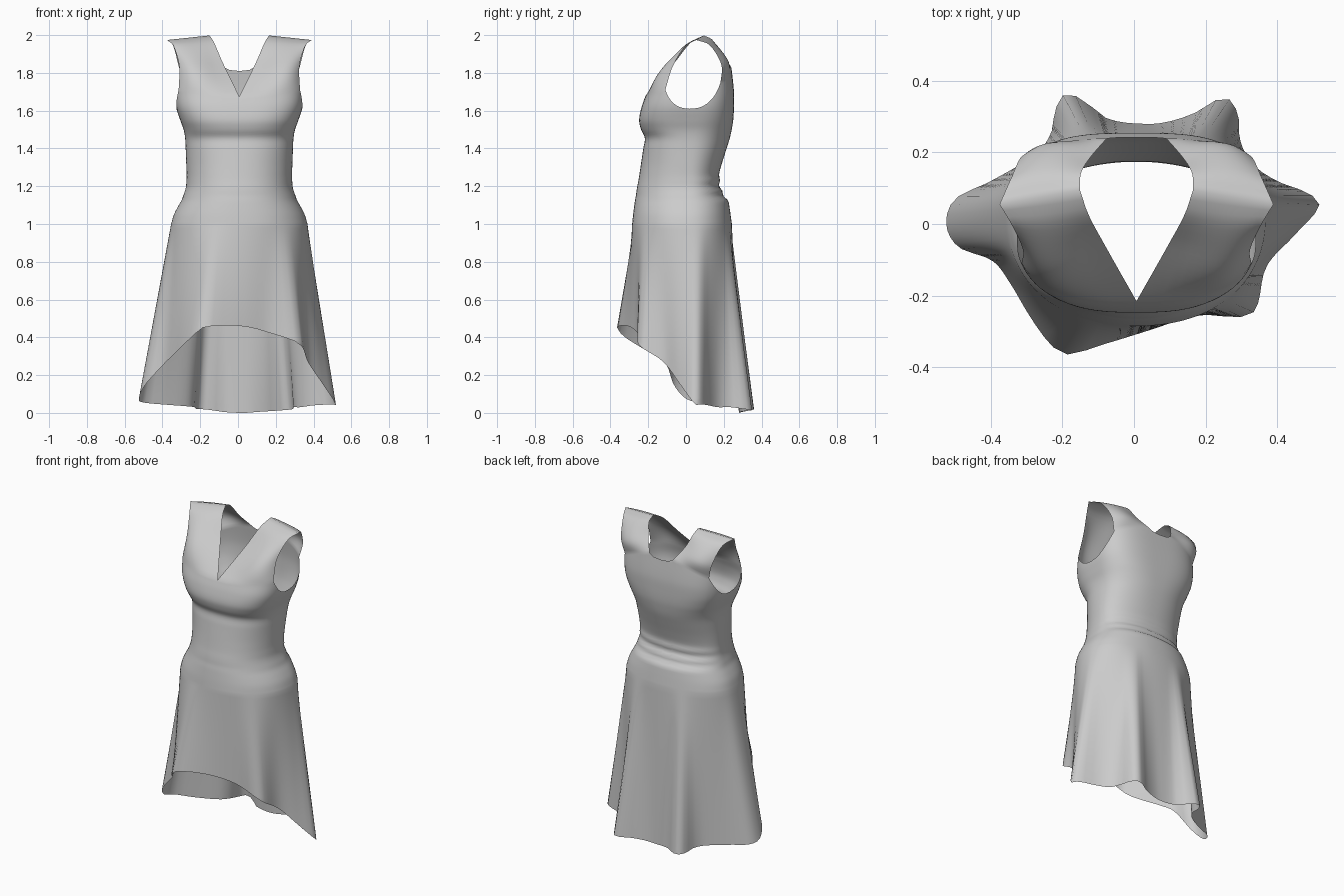
import bpy, bmesh
from math import sin, cos, pi, radians, degrees, atan2
from mathutils import Vector

if "Cube" in bpy.data.objects:
    bpy.data.objects.remove(bpy.data.objects["Cube"])


def interp(table, t):
    """Smooth interpolation through (key, v1, v2, ...) rows."""
    n = len(table)
    i = next((k for k in range(n - 1) if t <= table[k + 1][0]), n - 2)

    def slope(k, c):
        a, b = table[max(k - 1, 0)], table[min(k + 1, n - 1)]
        return (b[c] - a[c]) / (b[0] - a[0])

    p, q = table[i], table[i + 1]
    h = q[0] - p[0]
    u = min(max((t - p[0]) / h, 0), 1)
    return [(2*u**3 - 3*u*u + 1) * p[c] + (u**3 - 2*u*u + u) * h * slope(i, c)
            + (3*u*u - 2*u**3) * q[c] + (u**3 - u*u) * h * slope(i + 1, c)
            for c in range(1, len(p))]


# Body profile: z, half width, front y, back y, squareness
BODY = [
    (1.00, .361, -.285, .243, 2.2), (1.05, .346, -.280, .236, 2.2),
    (1.09, .326, -.275, .230, 2.2),
    (1.125, .306, -.270, .222, 2.2), (1.15, .297, -.265, .196, 2.2),
    (1.175, .288, -.262, .194, 2.2), (1.20, .282, -.258, .174, 2.2),
    (1.23, .280, -.252, .180, 2.2), (1.26, .279, -.247, .175, 2.2),
    (1.32, .281, -.238, .190, 2.2), (1.40, .284, -.226, .215, 2.3),
    (1.455, .287, -.218, .232, 2.4), (1.50, .295, -.238, .242, 2.6),
    (1.55, .313, -.248, .250, 2.8), (1.62, .335, -.235, .254, 3.0),
    (1.70, .342, -.208, .254, 3.1), (1.85, .340, -.180, .238, 3.1)]

# Hem outline with its folds: x, y, z
HEM = [
    (.518, .05, .045), (.49, .085, .045), (.40, .12, .04), (.33, .17, .03),
    (.295, .24, .03), (.29, .31, .02), (.25, .355, .015), (.18, .315, .01),
    (.10, .287, .005), (.03, .28, 0), (-.08, .297, .005), (-.14, .345, .015),
    (-.19, .365, .02), (-.22, .32, .02), (-.23, .26, .03), (-.27, .20, .035),
    (-.40, .12, .045), (-.50, .07, .055), (-.525, 0, .075), (-.49, -.065, .15),
    (-.40, -.10, .25), (-.35, -.16, .30), (-.29, -.26, .36), (-.235, -.335, .41),
    (-.19, -.365, .45), (-.08, -.335, .463), (.05, -.295, .455), (.18, -.255, .42),
    (.30, -.26, .38), (.34, -.24, .35), (.37, -.12, .27), (.45, -.03, .15)]
keyed = sorted((degrees(atan2(y / .33, x / .5)), x, y, z) for x, y, z in HEM)
HEM_TABLE = ([(r[0] - 360, *r[1:]) for r in keyed[-4:]] + keyed
             + [(r[0] + 360, *r[1:]) for r in keyed[:4]])
CX, CY = .007, .02


def body(a, side, z):
    """Point of the body cross-section at angle a (degrees) and height z."""
    hw, yf, yb, n = interp(BODY, z)
    c, s = max(cos(radians(a)), 0), sin(radians(a))
    y = CY + (yb - CY) * s ** (2 / n) if s >= 0 else CY + (yf - CY) * (-s) ** (2 / n)
    x = hw * c ** (2 / n) if c > 1e-6 else 0
    return Vector((CX + side * x, y, z))


# Column angles, split at neck, armhole and side corners
BACK_N, BACK_A, FRONT_A = 83.5, 36, -25
ANGLES = []
for a0, a1, k in ((90, BACK_N, 2), (BACK_N, BACK_A, 14), (BACK_A, 0, 8),
                  (0, FRONT_A, 8), (FRONT_A, -90, 14)):
    ANGLES += [a0 + (a1 - a0) * i / k for i in range(k)]
ANGLES.append(-90)


def top_z(a):
    """Where the tube part of the dress ends: back neck, armpit, V point."""
    if a >= BACK_N:
        return 1.81 + .022 * ((90 - a) / (90 - BACK_N)) ** 2
    if a >= BACK_A:
        return 1.75 + .082 * (a - BACK_A) / (BACK_N - BACK_A)
    if a >= 0:
        return 1.61 + .14 * (a / BACK_A) ** 1.7
    if a >= FRONT_A:
        return 1.61 + .10 * (a / FRONT_A) ** 1.6
    return 1.71 - .035 * (a - FRONT_A) / (-90 - FRONT_A)


bm = bmesh.new()


def add_grid(rows, flip):
    vs = [[bm.verts.new(p) for p in r] for r in rows]
    for r0, r1 in zip(vs, vs[1:]):
        for i in range(len(r0) - 1):
            f = [r0[i], r0[i + 1], r1[i + 1], r1[i]]
            bm.faces.new(f[::-1] if flip else f)


def curve(start, pts, end, side, t):
    """Smooth edge from start through mirrored points to end."""
    path = [start] + [Vector((CX + side * x, y, z)) for x, y, z in pts] + [end]
    keys = [0]
    for p, q in zip(path, path[1:]):
        keys.append(keys[-1] + (q - p).length)
    return Vector(interp([(k / keys[-1], *p) for k, p in zip(keys, path)], t))


def shoulder_patch(bottom, arm_pts, neck_pts, side, bulge, flip):
    """Coons patch between bodice row, armhole, neckline and shoulder seam."""
    outer = Vector((CX + side * .383, .055, 1.974))
    neck = Vector((CX + side * .158, .095, 1.998))
    m, rows = len(bottom) - 1, []
    for j in range(17):
        v = j / 16
        L = curve(bottom[0], arm_pts, outer, side, v)
        R = curve(bottom[-1], neck_pts, neck, side, v)
        row = []
        for i, b in enumerate(bottom):
            u = i / m
            p = ((1 - v) * b + L.lerp(R, u)
                 - (1 - v) * bottom[0].lerp(bottom[-1], u) - v * outer.lerp(neck, u))
            p += v * outer.lerp(neck, u)
            p.y += bulge * sin(pi * u) * sin(pi * v) * 1.7 * (1 - v)
            row.append(p)
        rows.append(row)
    add_grid(rows, flip)


for side in (1, -1):
    flip = side > 0
    # Bodice tube down to the hips
    rows = [[body(a, side, 1 + (top_z(a) - 1) * (1 - j / 56)) for a in ANGLES]
            for j in range(57)]
    # Flared skirt down to the folded high-low hem
    hems = []
    for a in ANGLES:
        ang = a if side > 0 else 180 - a
        if ang > 180:
            ang -= 360
        hems.append(Vector(interp(HEM_TABLE, ang)))
    hips = rows[56]
    for j in range(1, 29):
        rows.append([p.lerp(h, j / 28) for p, h in zip(hips, hems)])
    add_grid(rows, not flip)
    # Shoulder panels, front and back
    iN, iB, iF = (ANGLES.index(k) for k in (BACK_N, BACK_A, FRONT_A))
    shoulder_patch(rows[0][iF:], [(.318, -.07, 1.835), (.350, .0, 1.945)],
                   [(.088, -.06, 1.855), (.136, .03, 1.965)], side, -.03, not flip)
    shoulder_patch(rows[0][iN:iB + 1][::-1], [(.322, .188, 1.84), (.352, .125, 1.947)],
                   [(.13, .185, 1.905), (.156, .14, 1.975)], side, .02, flip)

bmesh.ops.remove_doubles(bm, verts=bm.verts, dist=1e-4)
bmesh.ops.recalc_face_normals(bm, faces=bm.faces)
mesh = bpy.data.meshes.new("dress")
bm.to_mesh(mesh)
bm.free()
dress = bpy.data.objects.new("dress", mesh)
bpy.context.collection.objects.link(dress)
for p in mesh.polygons:
    p.use_smooth = True
